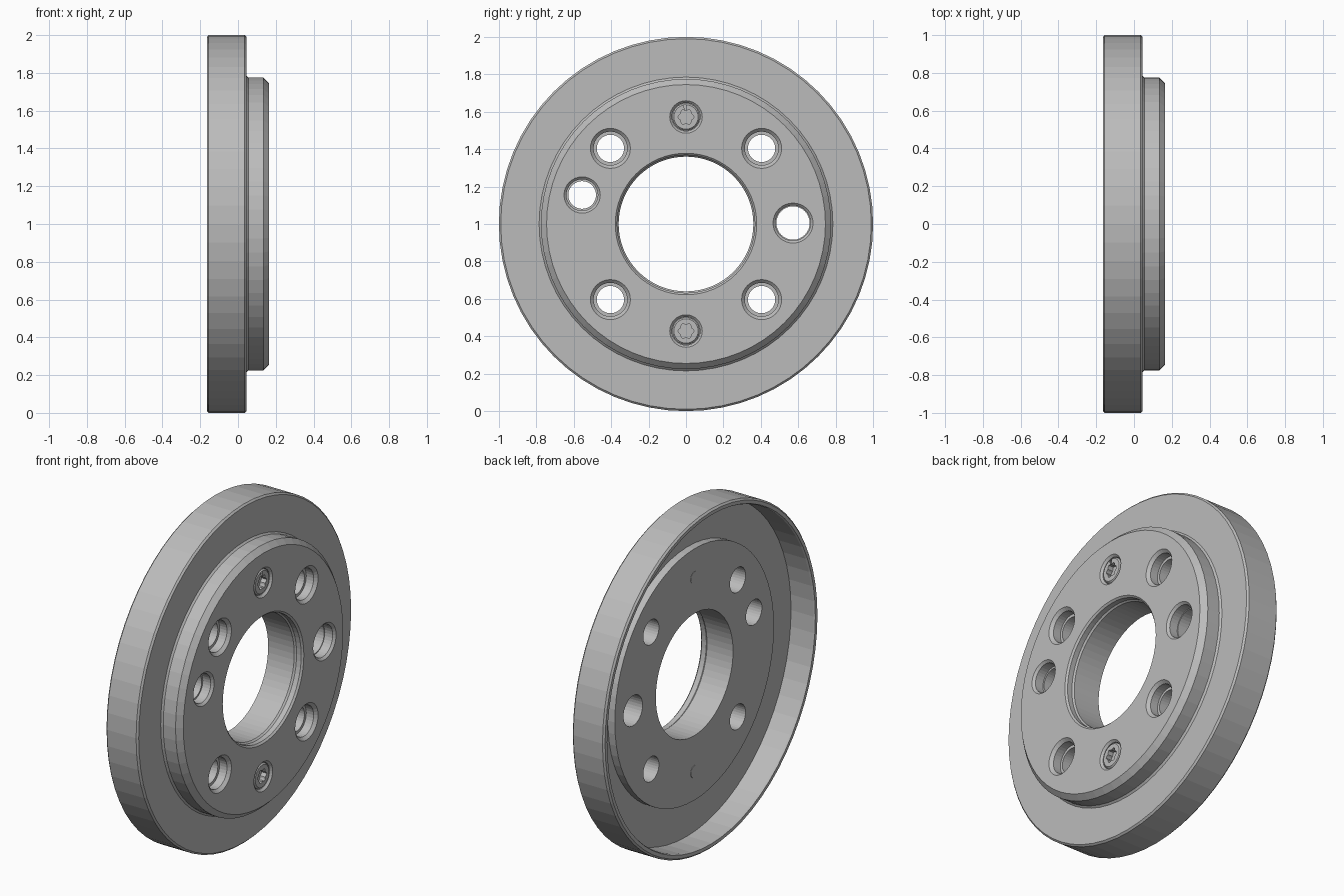
import bpy, bmesh, math

if "Cube" in bpy.data.objects:
    bpy.data.objects.remove(bpy.data.objects["Cube"])

steel = bpy.data.materials.new("steel_grey")
steel.diffuse_color = (0.5, 0.5, 0.5, 1)
steel.use_nodes = True
steel.node_tree.nodes["Principled BSDF"].inputs["Base Color"].default_value = steel.diffuse_color


def finish(name, bm):
    bmesh.ops.remove_doubles(bm, verts=bm.verts, dist=1e-5)
    bmesh.ops.recalc_face_normals(bm, faces=bm.faces)
    mesh = bpy.data.meshes.new(name)
    bm.to_mesh(mesh)
    bm.free()
    mesh.materials.append(steel)
    ob = bpy.data.objects.new(name, mesh)
    bpy.context.collection.objects.link(ob)
    return ob


def lathe(name, profile, y=0, z=1, sides=32, closed=False):
    """Turn an (x, radius) profile about an axis parallel to x."""
    bm = bmesh.new()
    rings = []
    for i in range(sides):
        a = 2 * math.pi * i / sides
        rings.append([bm.verts.new((x, y + r * math.cos(a), z + r * math.sin(a)))
                      for x, r in profile])
    n = len(profile)
    for i in range(sides):
        p, q = rings[i], rings[(i + 1) % sides]
        for j in range(n if closed else n - 1):
            k = (j + 1) % n
            bm.faces.new((p[j], p[k], q[k], q[j]))
    return finish(name, bm)


def cut(target, cutter):
    """Subtract the cutter and remove it."""
    mod = target.modifiers.new("cut", 'BOOLEAN')
    mod.operation = 'DIFFERENCE'
    mod.solver = 'EXACT'
    mod.object = cutter
    bpy.context.view_layer.objects.active = target
    bpy.ops.object.modifier_apply(modifier=mod.name)
    bpy.data.objects.remove(cutter)


FRONT, BOSS = 0.165, -0.055

# Turned body: rim, flange, front hub, bore and rear boss
body = lathe("flanged_disc", [
    (-0.165, 0.97), (-0.165, 0.99), (-0.155, 1.0), (0.035, 1.0), (0.045, 0.99),
    (0.045, 0.785), (0.055, 0.775), (0.135, 0.775), (FRONT, 0.745),
    (FRONT, 0.378), (0.155, 0.368), (0.125, 0.368), (0.115, 0.36),
    (BOSS, 0.36), (BOSS, 0.742), (-0.01, 0.742), (-0.01, 0.965), (-0.155, 0.965),
], sides=64, closed=True)

# Stepped through holes: y, z, through radius, counterbore radius, mouth radius
holes = [(sy * 0.404, 1 + sz * 0.404, 0.073, 0.09, 0.107)
         for sy in (-1, 1) for sz in (-1, 1)]
holes += [(0.572, 1.005, 0.089, 0.094, 0.107), (-0.555, 1.155, 0.074, 0.084, 0.097)]
for y, z, r, bore, mouth in holes:
    cut(body, lathe("hole_cutter", [
        (-0.2, 0), (-0.2, r), (0.10, r), (0.10, bore),
        (FRONT - (mouth - bore), bore), (FRONT, mouth), (0.2, mouth), (0.2, 0)], y, z))

# Two socket screws set in pockets, with shanks flush at the rear
for label, z in (("upper", 1.572), ("lower", 0.428)):
    cut(body, lathe("pocket_cutter", [
        (0.10, 0), (0.10, 0.075), (0.153, 0.075), (FRONT, 0.087),
        (0.2, 0.087), (0.2, 0)], 0, z))
    screw = lathe(label + "_screw", [
        (BOSS - 0.002, 0), (BOSS - 0.002, 0.036), (0.095, 0.036), (0.095, 0.073),
        (0.15, 0.073), (0.158, 0.065), (0.158, 0)], 0, z)
    # Six-lobed socket
    bm = bmesh.new()
    ring = []
    for i in range(24):
        a = 2 * math.pi * i / 24
        r = 0.038 + 0.005 * math.cos(6 * a)
        ring.append(bm.verts.new((0.125, r * math.cos(a), z + r * math.sin(a))))
    base = bm.faces.new(ring)
    top = bmesh.ops.extrude_face_region(bm, geom=[base])
    bmesh.ops.translate(bm, vec=(0.06, 0, 0),
                        verts=[v for v in top["geom"] if isinstance(v, bmesh.types.BMVert)])
    cut(screw, finish("socket_cutter", bm))
